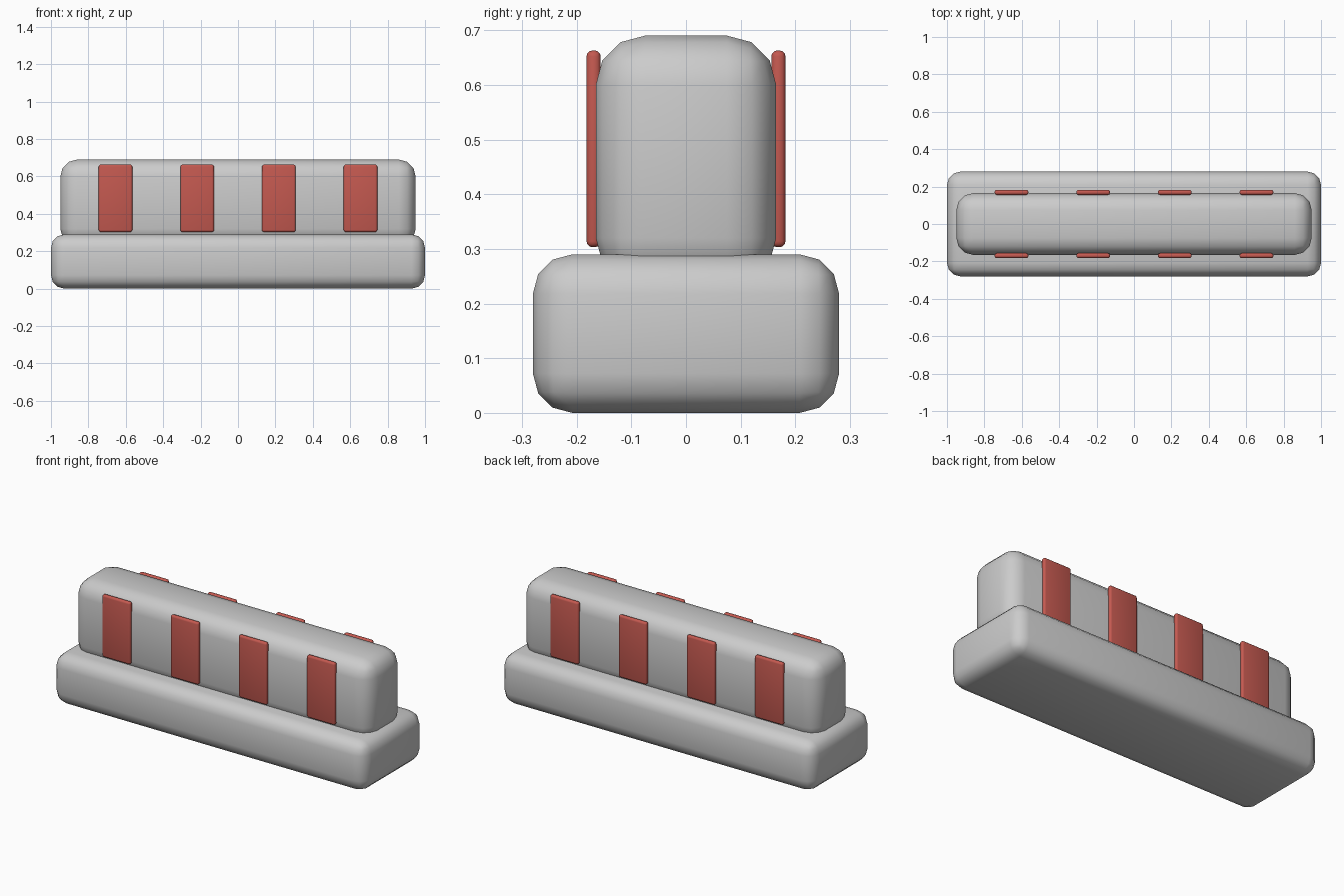
import bpy
import math

if "Cube" in bpy.data.objects:
    bpy.data.objects.remove(bpy.data.objects["Cube"])

red = bpy.data.materials.new("red")
red.diffuse_color = (0.55, 0.1, 0.08, 1)
red.use_nodes = True
red.node_tree.nodes["Principled BSDF"].inputs["Base Color"].default_value = red.diffuse_color


def rounded_box(name, lo, hi, radius, material=None):
    """Box between two corners with rounded edges."""
    centre = [(a + b) / 2 for a, b in zip(lo, hi)]
    bpy.ops.mesh.primitive_cube_add(size=1, location=centre)
    ob = bpy.context.object
    ob.name = name
    ob.scale = [b - a for a, b in zip(lo, hi)]
    bpy.ops.object.transform_apply(location=False, rotation=False, scale=True)
    bev = ob.modifiers.new("round", 'BEVEL')
    bev.width = radius
    bev.segments = 3
    bev.limit_method = 'NONE'
    bpy.ops.object.modifier_apply(modifier=bev.name)
    bpy.ops.object.shade_smooth_by_angle(angle=math.radians(30))
    if material:
        ob.data.materials.append(material)
    return ob


# Wide base and narrower block sunk into it
rounded_box("base", (-1, -0.28, 0), (1, 0.28, 0.29), 0.072)
rounded_box("upper_block", (-0.95, -0.165, 0.23), (0.95, 0.165, 0.69), 0.09)

# Four red panels on each long side
for side, y in (("front", -0.169), ("back", 0.169)):
    for i in range(4):
        x = -0.655 + i * 1.31 / 3
        rounded_box(f"{side}_panel_{i + 1}", (x - 0.09, y - 0.013, 0.303),
                    (x + 0.09, y + 0.013, 0.663), 0.011, red)
